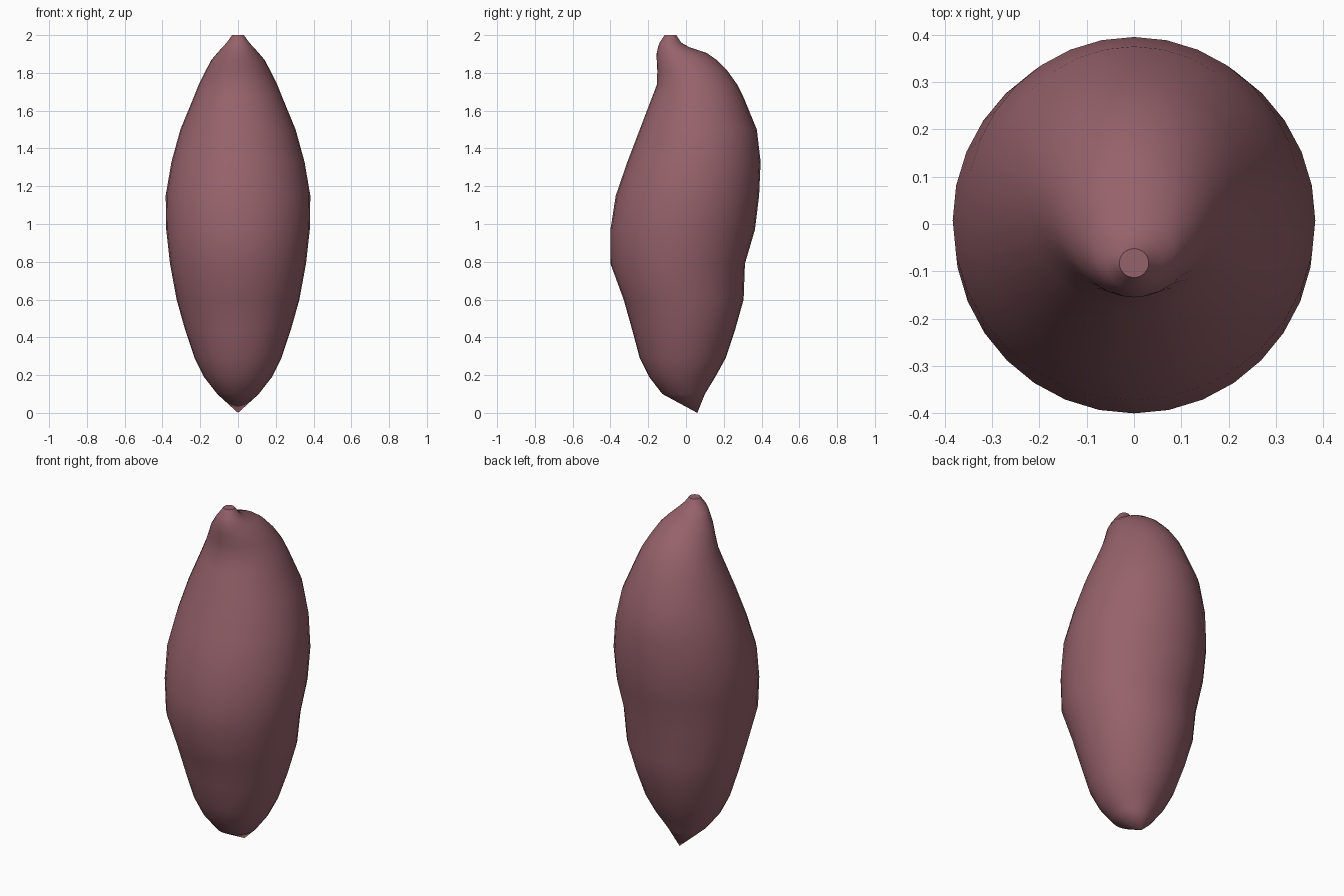
import bpy, bmesh, math

cube = bpy.data.objects.get("Cube")
if cube:
    bpy.data.objects.remove(cube, do_unlink=True)

SIDES = 32
TIP = (0, 0.06, 0)

# Cross-sections: height, front edge, back edge, half width
SECTIONS = [
    (0.10, -0.125, 0.10, 0.11),
    (0.19, -0.195, 0.155, 0.18),
    (0.29, -0.245, 0.21, 0.23),
    (0.44, -0.285, 0.26, 0.28),
    (0.60, -0.33, 0.305, 0.325),
    (0.79, -0.40, 0.312, 0.36),
    (0.97, -0.40, 0.365, 0.38),
    (1.15, -0.372, 0.387, 0.383),
    (1.33, -0.31, 0.395, 0.352),
    (1.50, -0.245, 0.375, 0.305),
    (1.67, -0.18, 0.305, 0.235),
    (1.74, -0.153, 0.27, 0.207),
    (1.81, -0.152, 0.22, 0.172),
    (1.87, -0.155, 0.16, 0.14),
    (1.905, -0.155, 0.11, 0.11),
    (1.935, -0.148, 0.02, 0.083),
    (1.96, -0.14, -0.025, 0.06),
    (2.00, -0.113, -0.052, 0.031),
]


def add_ring(bm, z, front, back, half):
    mid, depth = (front + back) / 2, (back - front) / 2
    angles = [math.tau * i / SIDES for i in range(SIDES)]
    return [bm.verts.new((half * math.cos(a), mid + depth * math.sin(a), z))
            for a in angles]


# Tuber body: loft from the pointed tip to the cut stem end
bm = bmesh.new()
tip = bm.verts.new(TIP)
rings = [add_ring(bm, *s) for s in SECTIONS]
for i in range(SIDES):
    j = (i + 1) % SIDES
    bm.faces.new((tip, rings[0][j], rings[0][i]))
    for low, high in zip(rings, rings[1:]):
        bm.faces.new((low[i], low[j], high[j], high[i]))
cap = bm.faces.new(rings[-1])
bmesh.ops.recalc_face_normals(bm, faces=bm.faces[:])

# Smooth skin with a crisp edge round the cut end
for face in bm.faces:
    face.smooth = face is not cap
for edge in cap.edges:
    edge.smooth = False

mesh = bpy.data.meshes.new("tuber_body")
bm.to_mesh(mesh)
bm.free()
body = bpy.data.objects.new("tuber_body", mesh)
bpy.context.collection.objects.link(body)

# Dusty reddish purple skin
skin = bpy.data.materials.new("dusty_purple_skin")
skin.use_nodes = True
colour = (0.305, 0.122, 0.147, 1)
skin.diffuse_color = colour
skin.node_tree.nodes["Principled BSDF"].inputs["Base Color"].default_value = colour
mesh.materials.append(skin)
